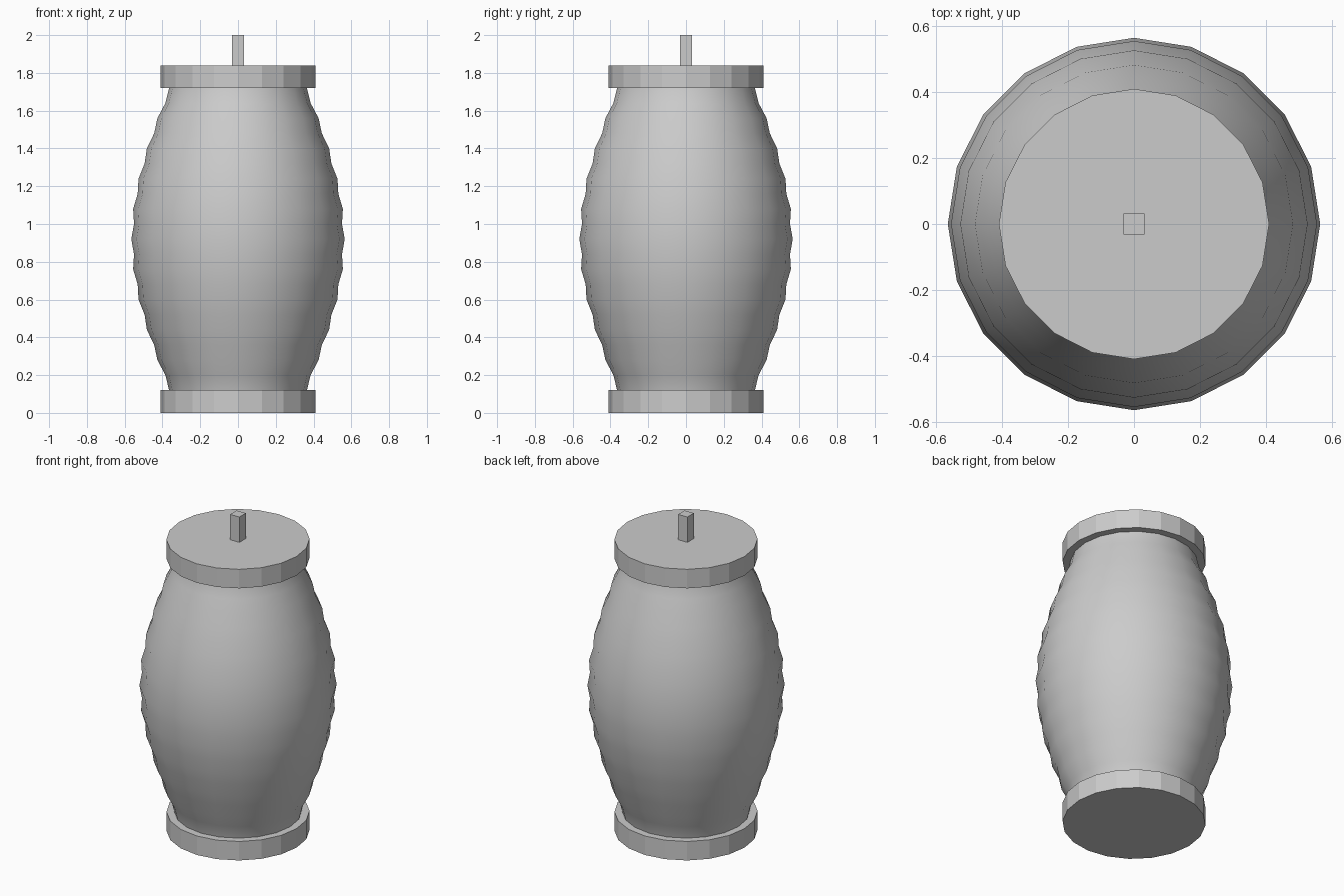
import bpy, bmesh, math

cube = bpy.data.objects.get("Cube")
if cube:
    bpy.data.objects.remove(cube, do_unlink=True)

SIDES = 20
RIBS = 10
CAP = 0.12
BODY_TOP = 1.72

grey = bpy.data.materials.new("plain_grey")
grey.use_nodes = True
grey.diffuse_color = (0.6, 0.6, 0.6, 1)
grey.node_tree.nodes["Principled BSDF"].inputs["Base Color"].default_value = (0.6, 0.6, 0.6, 1)


def lathe(name, profile, closed_ends):
    """Revolve (radius, height) points around the vertical axis."""
    bm = bmesh.new()
    rings = []
    for r, z in profile:
        angles = [2 * math.pi * i / SIDES for i in range(SIDES)]
        rings.append([bm.verts.new((r * math.cos(a), r * math.sin(a), z)) for a in angles])
    for low, high in zip(rings, rings[1:]):
        for i in range(SIDES):
            j = (i + 1) % SIDES
            bm.faces.new((low[i], low[j], high[j], high[i]))
    if closed_ends:
        bm.faces.new(rings[0][::-1])
        bm.faces.new(rings[-1])
    mesh = bpy.data.meshes.new(name)
    bm.to_mesh(mesh)
    bm.free()
    obj = bpy.data.objects.new(name, mesh)
    bpy.context.collection.objects.link(obj)
    mesh.materials.append(grey)
    return obj


# Ribbed shade: a sine bulge pinched in between the ribs
profile = []
for k in range(2 * RIBS + 1):
    t = k / (2 * RIBS)
    pinch = 0.012 if k % 2 else 0
    profile.append((0.365 + 0.2 * math.sin(math.pi * t) - pinch, CAP + t * (BODY_TOP - CAP)))
shade = lathe("ribbed_shade", profile, False)
shade.data.shade_smooth()

# End caps
lathe("bottom_cap", [(0.41, 0), (0.41, CAP)], True)
lathe("top_cap", [(0.41, BODY_TOP), (0.41, BODY_TOP + CAP)], True)

# Square hanging post
bpy.ops.mesh.primitive_cube_add(size=1, location=(0, 0, 1.92))
post = bpy.context.object
post.name = "hanging_post"
post.scale = (0.064, 0.064, 0.16)
post.data.materials.append(grey)
